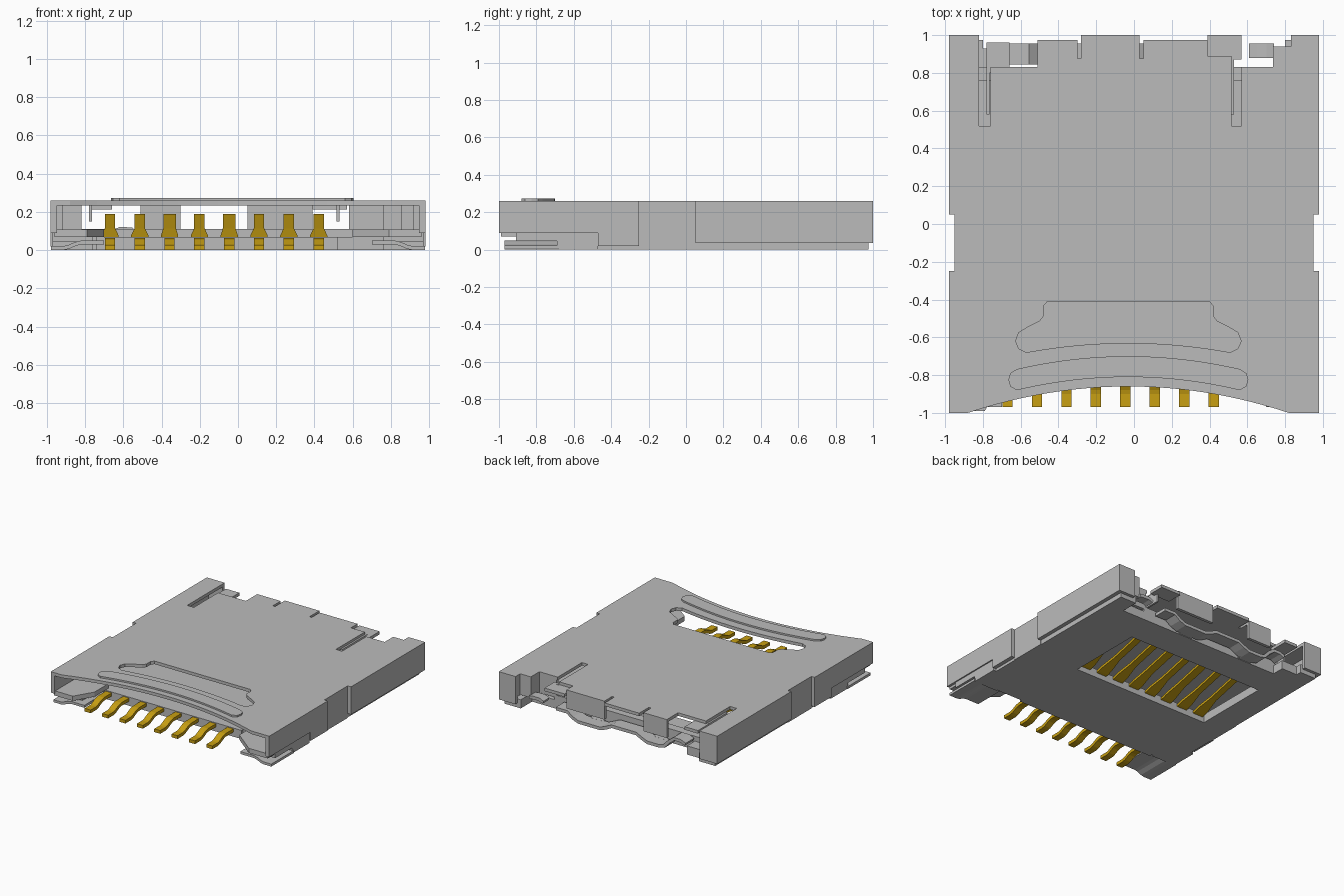
import bpy, bmesh, math
from mathutils import Vector

cube = bpy.data.objects.get("Cube")
if cube:
    bpy.data.objects.remove(cube, do_unlink=True)


def material(name, rgb, metallic=0.0):
    m = bpy.data.materials.new(name)
    m.use_nodes = True
    m.diffuse_color = (*rgb, 1)
    m.node_tree.nodes["Principled BSDF"].inputs["Base Color"].default_value = (*rgb, 1)
    return m


STEEL = material("steel grey", (0.50, 0.50, 0.50))
GOLD = material("contact gold", (0.58, 0.35, 0.006))


def add_mesh(name, bm, mat):
    bmesh.ops.recalc_face_normals(bm, faces=bm.faces)
    me = bpy.data.meshes.new(name)
    bm.to_mesh(me)
    bm.free()
    me.materials.append(mat)
    ob = bpy.data.objects.new(name, me)
    bpy.context.collection.objects.link(ob)
    return ob


def plate(name, loops, z0, z1, mat=STEEL):
    """Flat plate from an outline, with any further loops cut as holes."""
    cu = bpy.data.curves.new(name, 'CURVE')
    cu.dimensions, cu.fill_mode, cu.extrude = '2D', 'BOTH', (z1 - z0) / 2
    for loop in loops:
        sp = cu.splines.new('POLY')
        sp.points.add(len(loop) - 1)
        for p, (x, y) in zip(sp.points, loop):
            p.co = (x, y, 0, 1)
        sp.use_cyclic_u, sp.use_smooth = True, False
    tmp = bpy.data.objects.new(name + "_outline", cu)
    bpy.context.collection.objects.link(tmp)
    dg = bpy.context.evaluated_depsgraph_get()
    me = bpy.data.meshes.new_from_object(tmp.evaluated_get(dg))
    bm = bmesh.new()
    bm.from_mesh(me)
    bpy.data.objects.remove(tmp, do_unlink=True)
    bpy.data.meshes.remove(me)
    bmesh.ops.remove_doubles(bm, verts=bm.verts, dist=1e-5)
    bmesh.ops.translate(bm, verts=bm.verts, vec=(0, 0, (z0 + z1) / 2))
    for f in bm.faces:
        f.smooth = False
        f.material_index = 0
    return add_mesh(name, bm, mat)


def box(name, x0, x1, y0, y1, z0, z1, mat=STEEL):
    bm = bmesh.new()
    bmesh.ops.create_cube(bm, size=1)
    for v in bm.verts:
        v.co = ((x0 + x1) / 2 + v.co.x * (x1 - x0), (y0 + y1) / 2 + v.co.y * (y1 - y0),
                (z0 + z1) / 2 + v.co.z * (z1 - z0))
    return add_mesh(name, bm, mat)


def ribbon(name, path, centre, t, mat, axis='Y'):
    """Bent sheet strip: path holds (distance, height, half width)."""
    bm = bmesh.new()
    pts = [Vector((a, z)) for a, z, w in path]
    rings = []
    for i, (a, z, w) in enumerate(path):
        d = (pts[min(i + 1, len(pts) - 1)] - pts[max(i - 1, 0)]).normalized()
        n = Vector((-d.y, d.x)) * t / 2
        ring = []
        for s, side in ((1, -1), (1, 1), (-1, 1), (-1, -1)):
            p, c = pts[i] + n * s, centre + side * w
            ring.append(bm.verts.new((c, p.x, p.y) if axis == 'Y' else (p.x, c, p.y)))
        rings.append(ring)
    for r, q in zip(rings, rings[1:]):
        for k in range(4):
            bm.faces.new((r[k], r[(k + 1) % 4], q[(k + 1) % 4], q[k]))
    bm.faces.new(rings[0])
    bm.faces.new(rings[-1])
    return add_mesh(name, bm, mat)


def arc(x0, x1, y_end, y_mid, n=24):
    return [(x0 + (x1 - x0) * i / n, y_end + (y_mid - y_end) * (1 - (2 * i / n - 1) ** 2))
            for i in range(n + 1)]


def flip(points):
    """Mirror about the shell's cut-out centre line, keeping loop order."""
    return [(-0.06 - x, y) for x, y in reversed(points)]


# Shell top with front curve, side notches, rear tabs and slots
outline = [(-0.98, -1)] + arc(-0.88, 0.82, -1, -0.86) + [
    (0.98, -1), (0.98, -0.25), (0.95, -0.25), (0.95, 0.05), (0.98, 0.05), (0.98, 1),
    (0.83, 1), (0.83, 0.94), (0.735, 0.94), (0.735, 0.83), (0.57, 0.83), (0.57, 0.52),
    (0.515, 0.52), (0.515, 0.89), (0.39, 0.89), (0.39, 0.975), (0.05, 0.975), (0.05, 0.875),
    (0.03, 0.875), (0.03, 1), (-0.28, 1), (-0.28, 0.875), (-0.30, 0.875), (-0.30, 0.975),
    (-0.51, 0.975), (-0.51, 0.83), (-0.76, 0.83), (-0.76, 0.52), (-0.82, 0.52), (-0.82, 1),
    (-0.98, 1), (-0.98, 0.05), (-0.95, 0.05), (-0.95, -0.25), (-0.98, -0.25)]
side = [(0.55, -0.66), (0.567, -0.62), (0.55, -0.575), (0.50, -0.545), (0.44, -0.515),
        (0.42, -0.49), (0.42, -0.435), (0.40, -0.412)]
window = arc(-0.57, 0.51, -0.68, -0.63) + side + flip(side)
plate("shell_top", [outline, window], 0.235, 0.26)

# Raised stiffening rib
end = [(0.595, -0.86), (0.605, -0.825), (0.595, -0.79)]
rib = arc(-0.62, 0.56, -0.88, -0.81) + end + arc(-0.62, 0.56, -0.768, -0.70)[::-1] + flip(end)
plate("shell_rib", [rib], 0.255, 0.273)

# Side walls, in steps along the length
walls = [(-1, -0.47, 0.09, 0.98), (-0.47, -0.25, 0.02, 0.98),
         (-0.25, 0.05, 0.0, 0.95), (0.05, 1, 0.035, 0.98)]
for s, label in ((1, "left"), (-1, "right")):
    for i, (y0, y1, z, x) in enumerate(walls):
        a, b = sorted((s * x, s * (x - 0.032)))
        box(f"{label}_wall_{i + 1}", a, b, y0, y1, z, 0.25)

# Rear walls and folded flaps
box("rear_right_wall", -0.98, -0.82, 0.975, 1, 0.035, 0.25)
plate("rear_left_wall", [[(0.98, 1), (0.83, 1), (0.83, 0.94), (0.735, 0.94), (0.735, 0.83),
                          (0.58, 0.83), (0.58, 0.805), (0.76, 0.805), (0.76, 0.915),
                          (0.855, 0.915), (0.855, 0.975), (0.98, 0.975)]], 0.09, 0.25)
box("rear_left_corner", 0.83, 0.98, 0.975, 1, 0.035, 0.12)
box("rear_flap_left", 0.05, 0.39, 0.95, 0.975, 0.11, 0.25)
box("rear_flap_right", -0.51, -0.30, 0.95, 0.975, 0.11, 0.25)
box("rear_arm_left", 0.39, 0.57, 0.87, 1, 0.212, 0.237)
box("rear_arm_left_spring", 0.515, 0.53, 0.58, 0.9, 0.15, 0.24)
box("rear_arm_right", -0.78, -0.66, 0.80, 0.96, 0.212, 0.237)
box("rear_arm_right_spring", -0.78, -0.765, 0.58, 0.82, 0.15, 0.24)

# Base with contact window
base = [(-0.945, -0.68), (-0.74, -0.68), (-0.74, -0.7), (0.52, -0.7), (0.52, -0.68),
        (0.945, -0.68), (0.945, 0.975), (0.80, 0.975), (0.80, 0.83), (-0.66, 0.83),
        (-0.66, 0.93), (-0.80, 0.93), (-0.80, 0.975), (-0.945, 0.975)]
hole = [(-0.73, -0.06), (0.5, -0.06), (0.5, 0.57), (-0.73, 0.57)]
plate("base", [base, hole], 0.0, 0.07)
box("base_rear_rail", -0.82, 0.6, 0.76, 0.83, 0.06, 0.11)

# Front ears, side blocks and solder tabs
for s, label in ((1, "left"), (-1, "right")):
    inner = 0.70 if s < 0 else 0.60
    ear = [(s * 0.96, -0.99), (s * 0.79, -0.99), (s * inner, -0.84), (s * inner, -0.66),
           (s * 0.96, -0.47)]
    plate(f"{label}_ear", [ear], 0.07, 0.108)
    a, b = sorted((s * 0.97, s * 0.76))
    box(f"{label}_ear_block", a, b, -0.91, -0.47, 0.045, 0.09)
    box(f"{label}_base_side", a, b, -0.69, -0.47, 0.0, 0.09)
    tab = [(s * x, z, 0.145) for x, z in
           ((0.70, 0.04), (0.82, 0.04), (0.85, 0.033), (0.885, 0.017), (0.91, 0.012), (0.978, 0.012))]
    ribbon(f"{label}_solder_tab", tab, -0.825, 0.02, STEEL, 'X')

# Wavy rear springs
wave = [(-0.66, 0.09), (-0.62, 0.108), (-0.56, 0.108), (-0.51, 0.07), (-0.47, 0.025),
        (-0.42, 0.015), (-0.32, 0.015), (-0.27, 0.035), (-0.22, 0.06), (0.0, 0.06),
        (0.05, 0.035), (0.10, 0.015), (0.30, 0.015), (0.35, 0.035), (0.40, 0.07), (0.5, 0.07)]
ribbon("rear_spring", [(x, z, 0.055) for x, z in wave], 0.90, 0.025, STEEL, 'X')
ribbon("rear_latch", [(0.615, 0.09, 0.038), (0.65, 0.105, 0.038), (0.70, 0.105, 0.038),
                      (0.74, 0.10, 0.038)], 0.917, 0.025, STEEL, 'X')
for i, x in enumerate((-0.37, 0.2)):
    box(f"rear_spring_mount_{i + 1}", x - 0.06, x + 0.06, 0.82, 0.86, 0.004, 0.028)

# Eight contacts: outer pin and tapered inner spring
for i in range(8):
    x = -0.67 + 0.156 * i
    w = 0.033 if i in (2, 4) else 0.027
    pin = [(-0.97, 0.014), (-0.90, 0.014), (-0.875, 0.02), (-0.83, 0.042), (-0.80, 0.05),
           (-0.66, 0.05)]
    ribbon(f"contact_pin_{i + 1}", [(y, z, 0.027) for y, z in pin], x, 0.026, GOLD)
    spring = [(-0.10, 0.045, 0.045), (-0.04, 0.055, 0.045), (0.0, 0.068, 0.045),
              (0.12, 0.105, w), (0.40, 0.172, w), (0.45, 0.18, w), (0.49, 0.175, w),
              (0.55, 0.14, w)]
    ribbon(f"contact_spring_{i + 1}", spring, x, 0.02, GOLD)
